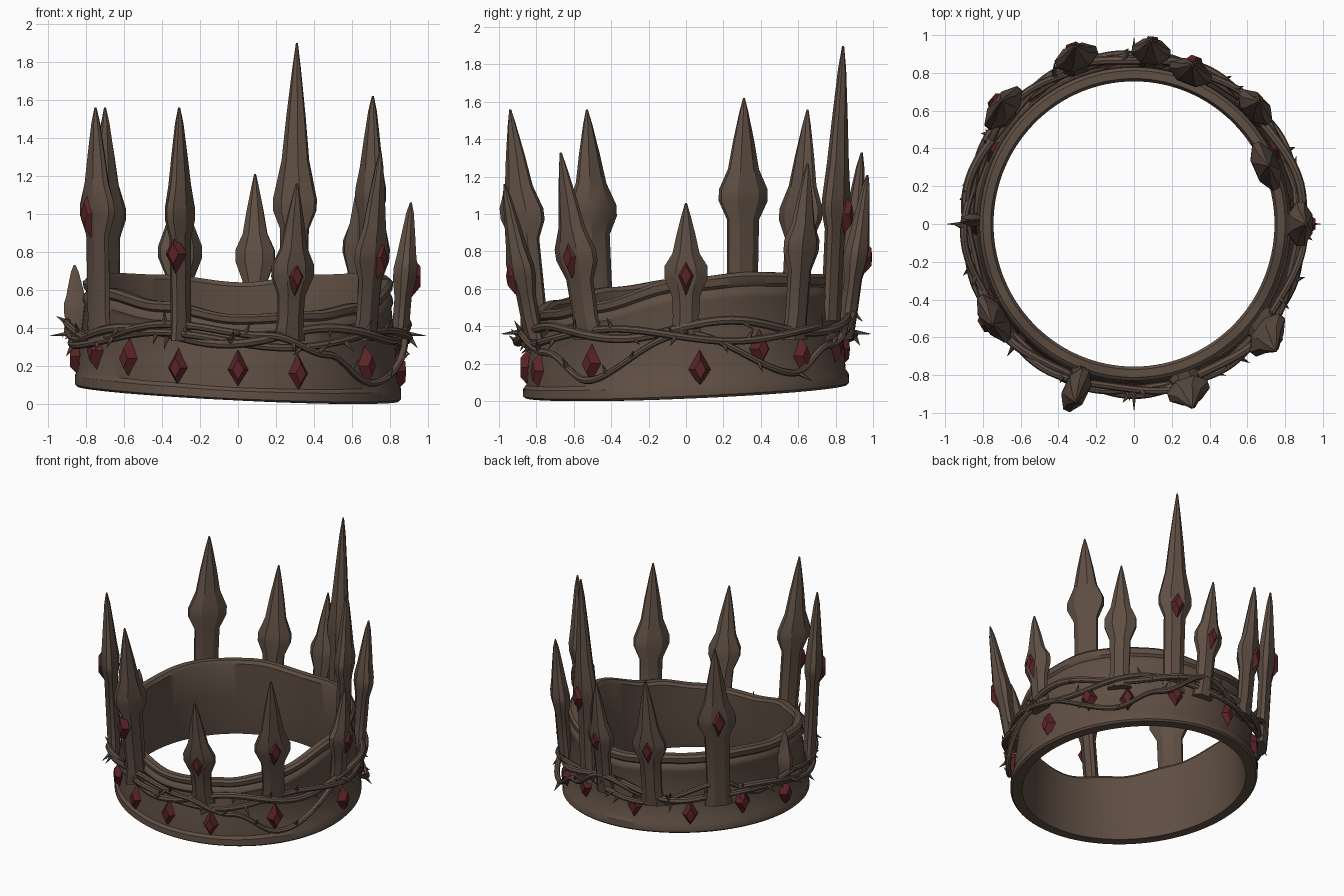
import bpy, bmesh, math, random
from math import sin, cos, pi, radians
from mathutils import Vector, Matrix

random.seed(4)
if "Cube" in bpy.data.objects:
    bpy.data.objects.remove(bpy.data.objects["Cube"], do_unlink=True)


def material(name, rgb):
    m = bpy.data.materials.new(name)
    m.use_nodes = True
    m.diffuse_color = (*rgb, 1)
    m.node_tree.nodes["Principled BSDF"].inputs["Base Color"].default_value = (*rgb, 1)
    return m


BRONZE = material("dark bronze", (0.115, 0.078, 0.057))
RED = material("deep red", (0.10, 0.017, 0.019))
UP = Vector((0, 0, 1))


def outward(a):
    return Vector((cos(a), sin(a), 0))


def finish(bm, name, mat, angle=35):
    bmesh.ops.recalc_face_normals(bm, faces=bm.faces)
    mesh = bpy.data.meshes.new(name)
    bm.to_mesh(mesh)
    bm.free()
    obj = bpy.data.objects.new(name, mesh)
    bpy.context.collection.objects.link(obj)
    mesh.materials.append(mat)
    bpy.ops.object.select_all(action='DESELECT')
    obj.select_set(True)
    bpy.context.view_layer.objects.active = obj
    bpy.ops.object.shade_smooth_by_angle(angle=radians(angle))
    return obj


def loft(bm, rings, closed):
    """Skin a list of point rings; closed joins the last ring to the first."""
    loops = [[bm.verts.new(p) for p in ring] for ring in rings]
    n = len(loops[0])
    for i in range(len(loops) if closed else len(loops) - 1):
        a, b = loops[i], loops[(i + 1) % len(loops)]
        for j in range(n):
            k = (j + 1) % n
            bm.faces.new((a[j], a[k], b[k], b[j]))
    if not closed:
        bm.faces.new(loops[0])
        bm.faces.new(loops[-1])


def wave(keys, deg):
    """Smooth periodic height through (degree, height) keys."""
    deg = (deg + 180) % 360 - 180
    keys = keys + [(keys[0][0] + 360, keys[0][1])]
    for (a, u), (b, v) in zip(keys, keys[1:]):
        if a <= deg <= b:
            t = (deg - a) / (b - a)
            return u + (v - u) * (1 - cos(pi * t)) / 2
    return keys[0][1]


# Band: moulded wall with a tilted foot and a rim dipping at the front
RIM = [(-180, .66), (-150, .61), (-120, .54), (-90, .47), (-60, .49), (-38, .53),
       (0, .66), (25, .69), (60, .68), (88, .64), (120, .68), (150, .69)]
WALL = [(.79, 0), (.78, .1), (.765, .5), (.755, .96), (.77, 1), (.812, 1), (.83, .97),
        (.825, .91), (.81, .885), (.825, .85), (.83, .8), (.82, .76), (.845, .4),
        (.853, .15), (.87, .11), (.872, .02), (.86, 0)]
rings = []
for i in range(120):
    a = 2 * pi * i / 120
    low = .053 - .04 * cos(a) + .035 * sin(a)
    top = wave(RIM, math.degrees(a))
    rings.append([Vector((r * cos(a) * .985, r * sin(a), low + t * (top - low))) for r, t in WALL])
bm = bmesh.new()
loft(bm, rings, True)
finish(bm, "band", BRONZE)


# Gems: bevelled four-sided diamonds
def gem(name, pos, out, w=.06, h=.105, d=.05):
    bm = bmesh.new()
    bmesh.ops.create_cone(bm, cap_ends=True, segments=4, radius1=1, radius2=.5, depth=1)
    side = UP.cross(out)
    m = Matrix((side * w, UP * h, out * d)).transposed().to_4x4()
    bmesh.ops.transform(bm, matrix=Matrix.Translation(pos) @ m, verts=bm.verts)
    finish(bm, name, RED, 10)


BAND_GEMS = [(-152, .28), (-133, .24), (-112, .19), (-90, .18), (-68, .16), (-37, .2),
             (5, .17), (28, .28), (47, .24), (70, .3), (100, .28), (127, .25), (153, .3), (180, .25)]
for i, (deg, z) in enumerate(BAND_GEMS):
    out = outward(radians(deg))
    gem(f"band_gem_{i + 1}", out * .86 + UP * z, out)


# Spikes: faceted blades with a flared base, a pointed bulge and a long tip
def spike(name, base, tip, bulge, half, yaw=0, stone=None, proud=.06, start=.33):
    b, t = Vector((*base, start)), Vector(tip)
    a = math.atan2(base[1], base[0])
    side = outward(a + pi / 2 + radians(yaw))
    deep = UP.cross(side)
    rise = t.z - bulge
    stem = half * .56
    stations = [(start, half * .7, .04), (start + .12, stem, .045), (bulge - .13, stem * 1.08, .045),
                (bulge - .03, half * .93, .062), (bulge + .03, half * .93, .062),
                (bulge + .27 * rise, half * .58, .05), (bulge + .55 * rise, half * .4, .036),
                (bulge + .85 * rise, half * .17, .02), (t.z, .005, .005)]

    def centre(z):
        return b.lerp(t, (z - start) / (t.z - start))

    section = [(1, .3), (.45, 1), (-.45, 1), (-1, .3), (-1, -.3), (-.45, -1), (.45, -1), (1, -.3)]
    bm = bmesh.new()
    loft(bm, [[centre(z) + side * u * w + deep * v * d for u, v in section]
              for z, w, d in stations], False)
    finish(bm, name, BRONZE, 30)
    if stone:
        out = outward(a)
        gem(name + "_gem", centre(stone) + out * proud, out, half * .45, half * .85, .045)


spike("tall_spike", (.29, .77), (.31, .84, 1.9), 1.05, .125, stone=1.0, proud=.07)
spike("back_spike", (.09, .85), (.09, .97, 1.21), .78, .11, stone=.77)
spike("back_right_spike", (-.30, .83), (-.31, .94, 1.33), .80, .125, stone=.78)
spike("back_left_spike", (.62, .58), (.66, .65, 1.27), .83, .12)
spike("rear_right_spike", (-.68, .57), (-.70, .65, 1.56), 1.0, .145, stone=1.0)
spike("left_inner_spike", (.68, .30), (.71, .31, 1.62), 1.1, .145)
spike("left_spike", (.85, 0), (.91, 0, 1.06), .69, .125, stone=.67)
spike("front_left_spike", (.67, -.52), (.75, -.67, 1.33), .78, .135, stone=.77)
spike("front_spike_left", (.27, -.81), (.31, -.97, 1.16), .70, .12, stone=.67)
spike("front_spike_right", (-.30, -.80), (-.31, -.94, 1.56), 1.0, .13, yaw=85, stone=.79, proud=.085)
spike("right_spike", (-.73, -.46), (-.75, -.53, 1.56), 1.02, .15, stone=1.0)
spike("right_sliver", (-.85, .02), (-.86, .02, .73), .5, .035, start=.4)


# Bramble: three winding stems with thorns
def thorn(bm, root, direction, length):
    m = Matrix.Translation(root + direction * length / 2) @ UP.rotation_difference(direction).to_matrix().to_4x4()
    bmesh.ops.create_cone(bm, cap_ends=True, segments=6, radius1=.017, radius2=.001,
                          depth=length, matrix=m)


def vine(name, height, thick, phase, step):
    def centre(a):
        return outward(a) * (.885 + .018 * sin(7 * a + phase)) + UP * height(math.degrees(a))

    bm = bmesh.new()
    loft(bm, [[centre(a) + (outward(a) * cos(s) + UP * sin(s)) * thick
               for s in (pi * k / 4 for k in range(8))]
              for a in (2 * pi * i / 160 for i in range(160))], True)
    for deg in range(0, 360, step):
        a = radians(deg + random.uniform(-5, 5))
        out = outward(a)
        tangent = UP.cross(out)
        lean = out * random.uniform(.2, .8) + tangent * random.uniform(-.6, .6) \
            + UP * random.choice((-1, 1)) * random.uniform(.4, 1)
        thorn(bm, centre(a), lean.normalized(), random.uniform(.06, .09))
    return bm, name


LOOPING = [(-180, .43), (-150, .34), (-115, .42), (-80, .36), (-58, .26), (-37, .11), (0, .36),
           (40, .15), (62, .3), (85, .47), (110, .36), (140, .5), (160, .36)]
stems = [
    vine("upper_vine", lambda d: .385 + .04 * sin(radians(5 * d + 20)) + .03 * sin(radians(d)), .024, 0, 19),
    vine("lower_vine", lambda d: .355 + .04 * sin(radians(4 * d + 200)) + .02 * sin(radians(d)), .02, 2.2, 24),
    vine("looping_vine", lambda d: wave(LOOPING, d), .02, 4.1, 15),
]
for k in range(4):
    out = outward(k * pi / 2)
    thorn(stems[0][0], out * .88 + UP * .37, (out - UP * .1).normalized(), .11)
for bm, name in stems:
    finish(bm, name, BRONZE, 40)
